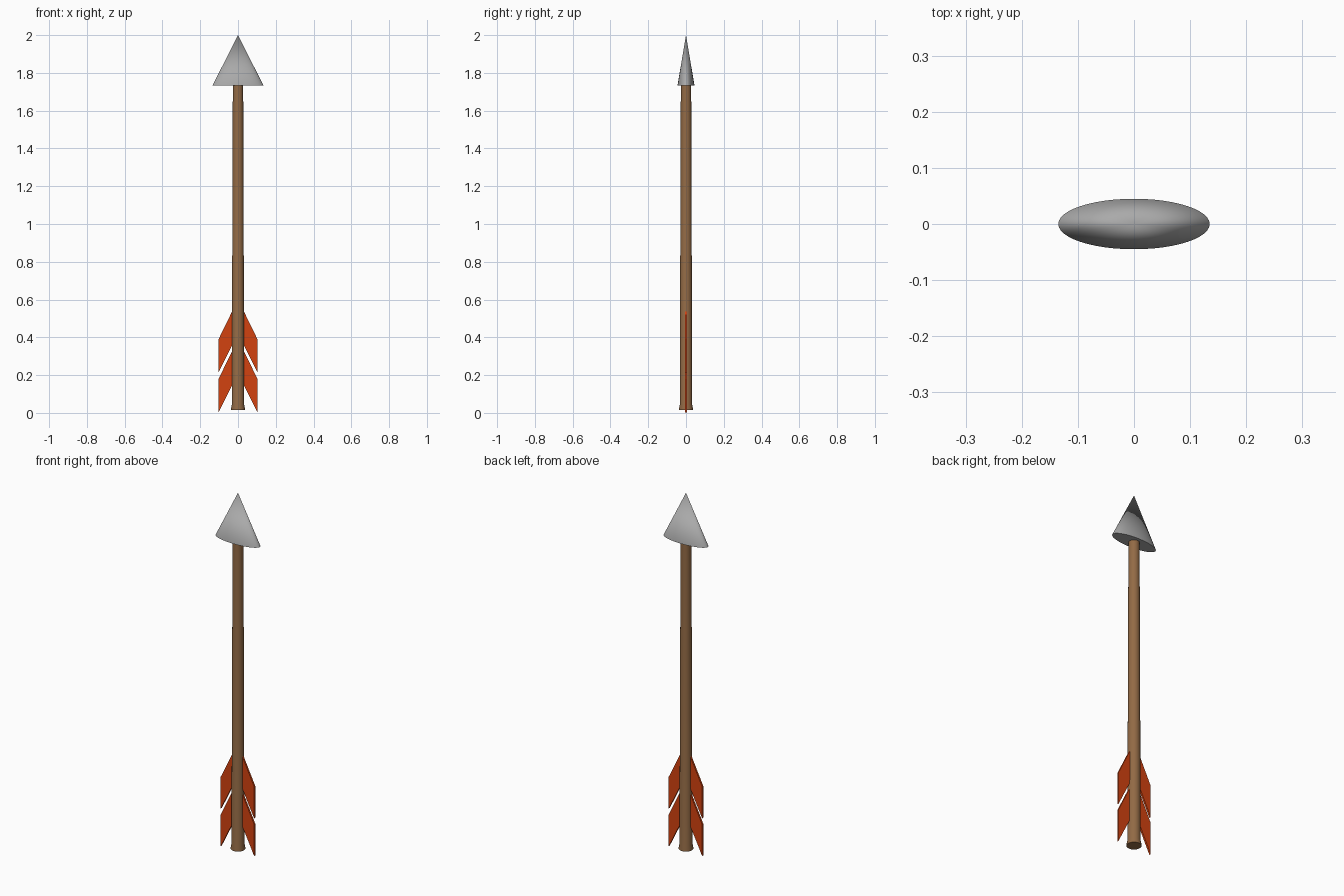
import bpy, math

if "Cube" in bpy.data.objects:
    bpy.data.objects.remove(bpy.data.objects["Cube"])


def material(name, rgb):
    m = bpy.data.materials.new(name)
    m.diffuse_color = (*rgb, 1)
    m.use_nodes = True
    m.node_tree.nodes["Principled BSDF"].inputs["Base Color"].default_value = m.diffuse_color
    return m


wood = material("brown wood", (0.29, 0.145, 0.06))
steel = material("grey steel", (0.40, 0.40, 0.40))
feather = material("orange red feather", (0.65, 0.055, 0.005))


def make(name, verts, faces, mat, smooth=False):
    me = bpy.data.meshes.new(name)
    me.from_pydata(verts, [], faces)
    me.materials.append(mat)
    ob = bpy.data.objects.new(name, me)
    bpy.context.collection.objects.link(ob)
    if smooth:
        bpy.context.view_layer.objects.active = ob
        ob.select_set(True)
        bpy.ops.object.shade_smooth_by_angle(angle=math.radians(30))
        ob.select_set(False)
    return ob


# Turned shaft: slight taper with a flared nock at the bottom
N = 32
profile = [(0.037, 0.015), (0.037, 0.022), (0.033, 0.042), (0.0275, 1.74)]
verts = [(r * math.cos(2 * math.pi * i / N), r * math.sin(2 * math.pi * i / N), z)
         for r, z in profile for i in range(N)]
faces = [(k * N + i, k * N + (i + 1) % N, (k + 1) * N + (i + 1) % N, (k + 1) * N + i)
         for k in range(len(profile) - 1) for i in range(N)]
faces += [tuple(reversed(range(N))), tuple(range((len(profile) - 1) * N, len(profile) * N))]
make("shaft", verts, faces, wood, True)

# Flattened conical arrowhead
N = 48
verts = [(0.135 * math.cos(2 * math.pi * i / N), 0.045 * math.sin(2 * math.pi * i / N), 1.733)
         for i in range(N)] + [(0, 0, 2.0)]
faces = [(i, (i + 1) % N, N) for i in range(N)] + [tuple(reversed(range(N)))]
make("arrowhead", verts, faces, steel, True)

# Two pairs of swept feather vanes
T = 0.005
for label, z in (("lower", 0.0), ("upper", 0.21)):
    for side, s in (("right", 1), ("left", -1)):
        outline = [(0.02, z + 0.17), (0.103, z + 0.003), (0.103, z + 0.18), (0.02, z + 0.35)]
        if s < 0:
            outline.reverse()
        verts = [(s * x, y, h) for y in (-T, T) for x, h in outline]
        faces = [(0, 1, 2, 3), (7, 6, 5, 4)]
        faces += [(i, i + 4, (i + 1) % 4 + 4, (i + 1) % 4) for i in range(4)]
        make(f"{label}_{side}_vane", verts, faces, feather)
